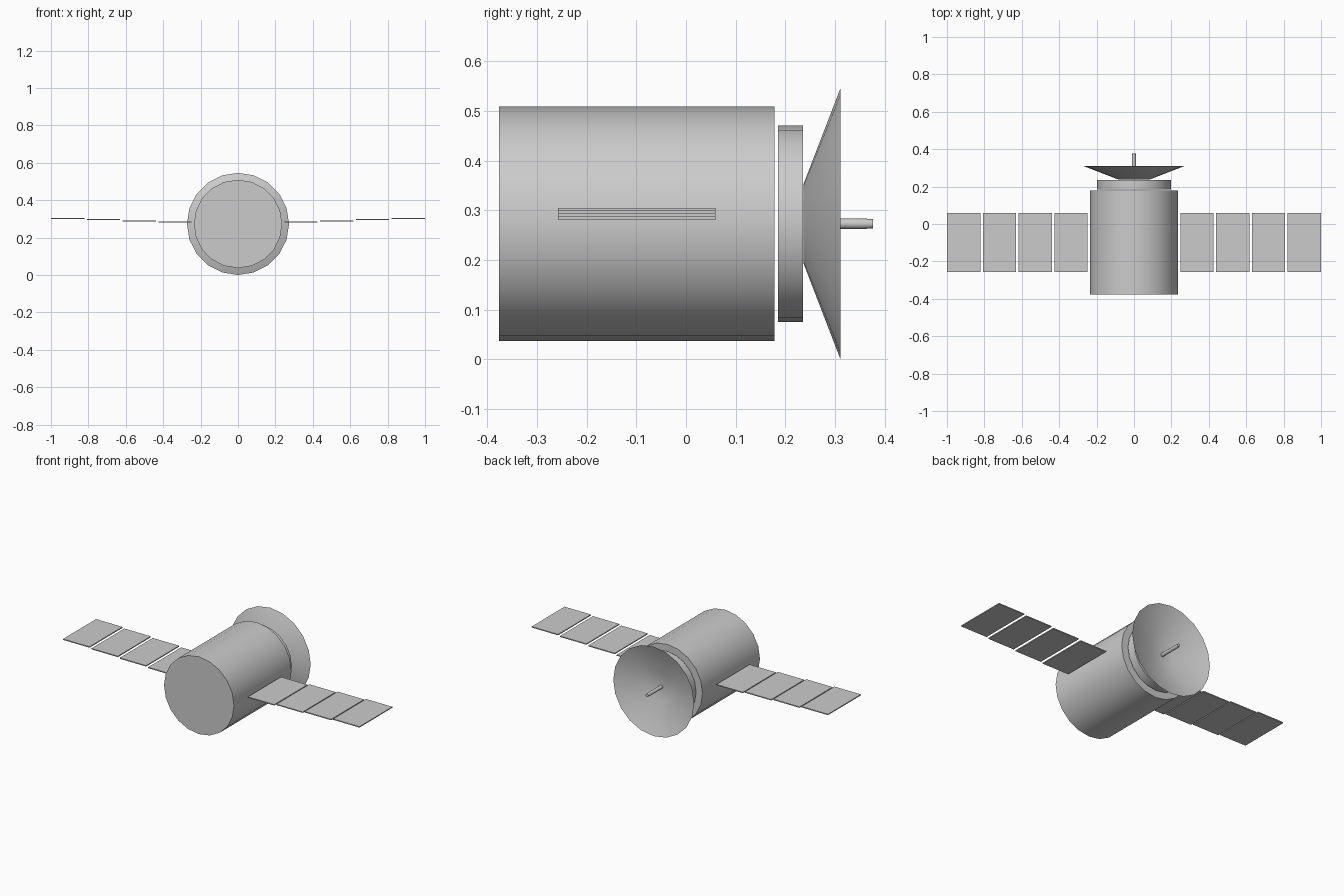
import bpy, bmesh, math
from mathutils import Vector

if "Cube" in bpy.data.objects:
    bpy.data.objects.remove(bpy.data.objects["Cube"])

AXIS_Z = 0.273
SIDES = 20


def make_object(name, bm, smooth=False):
    bmesh.ops.recalc_face_normals(bm, faces=bm.faces)
    mesh = bpy.data.meshes.new(name)
    bm.to_mesh(mesh)
    bm.free()
    obj = bpy.data.objects.new(name, mesh)
    bpy.context.collection.objects.link(obj)
    if smooth:
        bpy.ops.object.select_all(action='DESELECT')
        obj.select_set(True)
        bpy.context.view_layer.objects.active = obj
        bpy.ops.object.shade_smooth_by_angle(angle=math.radians(30))
    return obj


def turned(name, profile, sides=SIDES, cap_end=True):
    """Revolve (y, radius) pairs around the long axis of the craft."""
    bm = bmesh.new()
    rings = []
    for y, r in profile:
        rings.append([bm.verts.new((r * math.cos(a), y, AXIS_Z + r * math.sin(a)))
                      for a in (2 * math.pi * i / sides for i in range(sides))])
    for a, b in zip(rings, rings[1:]):
        for i in range(sides):
            j = (i + 1) % sides
            bm.faces.new((a[i], a[j], b[j], b[i]))
    bm.faces.new(rings[0])
    if cap_end:
        bm.faces.new(rings[-1])
    return make_object(name, bm, smooth=True)


# Main body and the narrower collar behind it
turned("body", [(-0.376, 0.236), (0.178, 0.236)])
turned("collar", [(0.185, 0.198), (0.236, 0.198)])

# Open dish with a flat floor, and its central feed rod
turned("antenna_dish", [(0.237, 0.081), (0.311, 0.273)], cap_end=False)
turned("antenna_feed", [(0.238, 0.011), (0.355, 0.0105), (0.376, 0.0095)], sides=12)

# Solar panels: four stepped plates on each side
for side, label in ((1, "right"), (-1, "left")):
    for i in range(4):
        x0 = 0.248 + 0.1913 * i
        center = Vector((side * (x0 + 0.089), -0.099, 0.2832 + 0.0063 * i))
        size = Vector((0.178, 0.317, 0.006))
        bm = bmesh.new()
        bmesh.ops.create_cube(bm, size=1)
        bmesh.ops.scale(bm, vec=size, verts=bm.verts)
        bmesh.ops.translate(bm, vec=center, verts=bm.verts)
        make_object(f"solar_panel_{label}_{i + 1}", bm)
